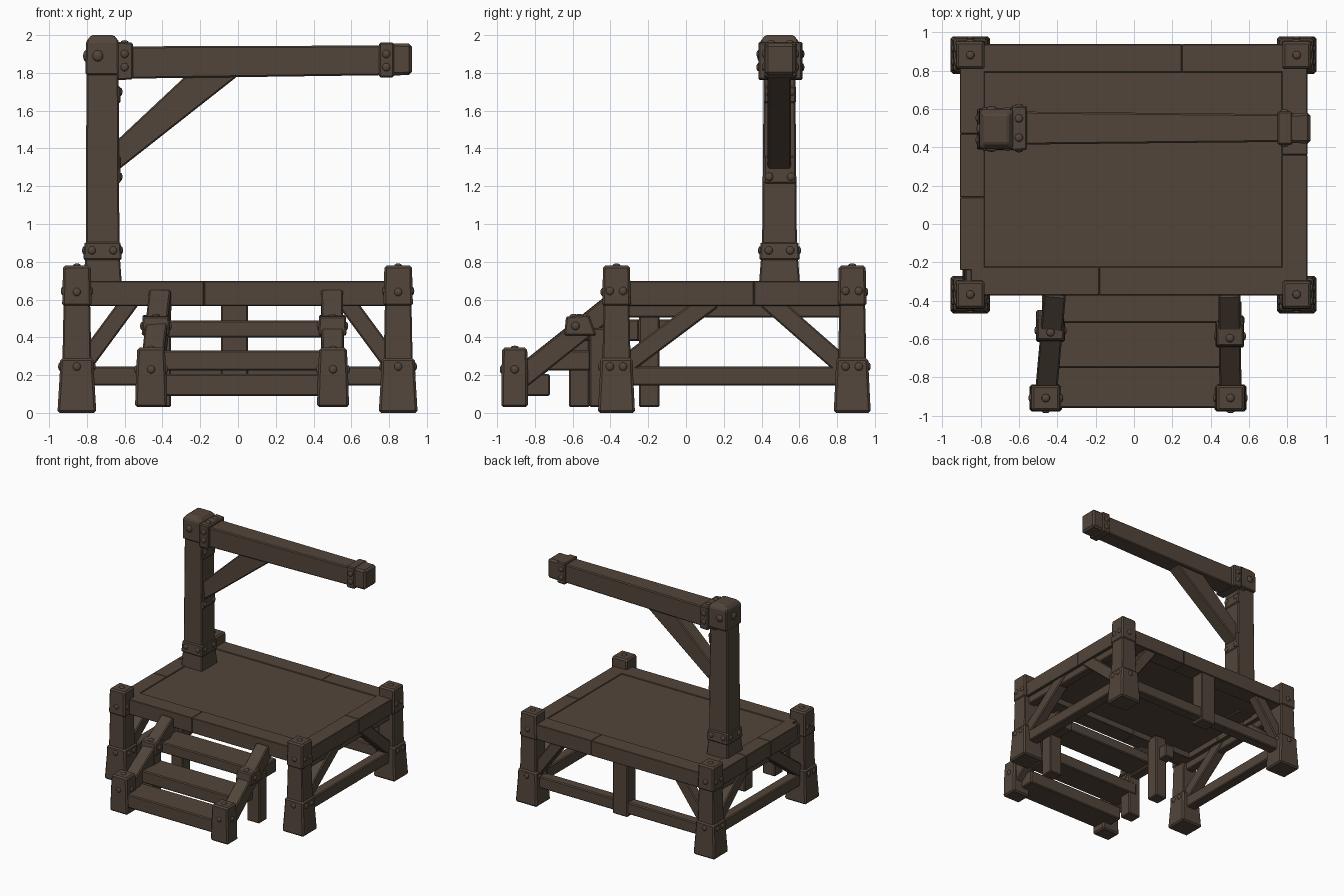
import bpy, bmesh, math
from mathutils import Vector, Matrix

if "Cube" in bpy.data.objects:
    bpy.data.objects.remove(bpy.data.objects["Cube"])

wood = bpy.data.materials.new("dark_brown_wood")
wood.diffuse_color = (0.085, 0.060, 0.043, 1)
wood.use_nodes = True
wood.node_tree.nodes["Principled BSDF"].inputs["Base Color"].default_value = wood.diffuse_color


def finish(name, bm, bevel=0.008):
    bmesh.ops.recalc_face_normals(bm, faces=bm.faces)
    me = bpy.data.meshes.new(name)
    bm.to_mesh(me)
    bm.free()
    me.materials.append(wood)
    ob = bpy.data.objects.new(name, me)
    bpy.context.collection.objects.link(ob)
    if bevel:
        m = ob.modifiers.new("worn_edges", 'BEVEL')
        m.width, m.segments = bevel, 1
    return ob


def loft(name, rings, bevel=0.008):
    """Join matching rings of points and cap both ends."""
    bm = bmesh.new()
    vs = [[bm.verts.new(p) for p in r] for r in rings]
    n = len(vs[0])
    for a, b in zip(vs, vs[1:]):
        for i in range(n):
            bm.faces.new((a[i], a[(i + 1) % n], b[(i + 1) % n], b[i]))
    bm.faces.new(vs[0])
    bm.faces.new(vs[-1])
    return finish(name, bm, bevel)


def ring(x, y, z, hx, hy):
    return [(x - hx, y - hy, z), (x + hx, y - hy, z), (x + hx, y + hy, z), (x - hx, y + hy, z)]


def column(name, x, y, levels, bevel=0.008):
    """Tapered square post: levels are (z, half x, half y)."""
    return loft(name, [ring(x, y, *l) for l in levels], bevel)


def box(name, x0, x1, y0, y1, z0, z1, bevel=0.008):
    x, y, hx, hy = (x0 + x1) / 2, (y0 + y1) / 2, (x1 - x0) / 2, (y1 - y0) / 2
    return column(name, x, y, [(z0, hx, hy), (z1, hx, hy)], bevel)


def strut(name, p, q, side, height):
    """Straight timber between two points."""
    p, q = Vector(p), Vector(q)
    d = (q - p).normalized()
    s = d.cross(Vector((0, 0, 1))).normalized()
    u = s.cross(d) * height / 2
    s = s * side / 2
    return loft(name, [[c - s - u, c + s - u, c + s + u, c - s + u] for c in (p, q)])


rivet_list = []


def rivet(axis, x, y, z, r=0.022):
    """Flattened stud, squashed along the axis it faces."""
    rivet_list.append((axis, x, y, z, r))


# corner posts with foot sleeves and capped tops
for px, sx in ((-0.853, "left"), (0.848, "right")):
    for py, sy in ((-0.368, "front"), (0.88, "back")):
        n = sy + "_" + sx
        column(n + "_post", px, py, [(0.2, 0.078, 0.076), (0.6, 0.07, 0.068)])
        column(n + "_foot_sleeve", px, py, [(0, 0.103, 0.098), (0.2, 0.091, 0.088), (0.29, 0.088, 0.085)], 0.012)
        column(n + "_post_cap", px, py, [(0.565, 0.078, 0.076), (0.78, 0.073, 0.071)], 0.012)
        rivet('z', px, py, 0.78)
        for s in (-1, 1):
            rivet('y', px, py + s * 0.087, 0.245)
            rivet('y', px, py + s * 0.074, 0.64)
            for o in (-0.035, 0.035):
                rivet('x', px + s * 0.089, py + o, 0.245)
                rivet('x', px + s * 0.075, py + o, 0.645)

# deck and its edge beams, each from butted lengths
box("deck", -0.8, 0.8, -0.26, 0.82, 0.62, 0.69, 0)
for x0, x1 in ((-0.85, -0.18), (-0.18, 0.85)):
    box("front_edge_beam", x0, x1, -0.372, -0.222, 0.567, 0.697, 0.004)
for x0, x1 in ((-0.85, 0.25), (0.25, 0.85)):
    box("back_edge_beam", x0, x1, 0.79, 0.938, 0.567, 0.697, 0.004)
for y0, y1 in ((-0.24, 0.14), (0.14, 0.47), (0.47, 0.85)):
    box("left_edge_beam", -0.908, -0.778, y0, y1, 0.567, 0.697, 0.004)
for y0, y1 in ((-0.36, 0.36), (0.36, 0.85)):
    box("right_edge_beam", 0.77, 0.904, y0, y1, 0.567, 0.697, 0.004)
box("front_left_beam_tenon", -0.88, -0.8, -0.32, -0.22, 0.58, 0.68)

# lower rails, ledgers and diagonal braces
for x, s in ((-0.848, "left"), (0.843, "right")):
    box(s + "_lower_rail", x - 0.045, x + 0.045, -0.36, 0.87, 0.145, 0.245)
    box(s + "_ledger", x - 0.035, x + 0.035, -0.35, 0.87, 0.505, 0.58)
    strut(s + "_front_brace", (x, -0.34, 0.24), (x, 0.14, 0.6), 0.09, 0.1)
    strut(s + "_back_brace", (x, 0.83, 0.25), (x, 0.43, 0.6), 0.09, 0.1)
box("back_lower_rail", -0.84, 0.84, 0.83, 0.92, 0.145, 0.245)
box("back_centre_post", -0.09, 0.052, 0.81, 0.93, 0.12, 0.6)
for s in (-1, 1):
    strut("back_brace", (s * 0.83, 0.875, 0.24), (s * 0.55, 0.875, 0.62), 0.09, 0.095)

# stairs: treads
box("lower_tread", -0.46, 0.5, -0.96, -0.72, 0.09, 0.205)
box("middle_tread", -0.45, 0.5, -0.75, -0.505, 0.225, 0.33)
box("upper_tread", -0.42, 0.5, -0.515, -0.27, 0.4, 0.49)
box("left_stair_back_post", -0.465, -0.355, -0.25, -0.14, 0.03, 0.6)
# stairs: sloping sides, posts, bearers and collars
for xf, xb, ym, yp, yb, s in ((-0.46, -0.41, -0.545, -0.565, -0.06, "left"),
                              (0.503, 0.497, -0.575, -0.455, -0.25, "right")):
    xm = (xf + xb) / 2
    strut(s + "_stringer", (xf, -0.9, 0.165), (xb, -0.34, 0.61), 0.115, 0.115)
    column(s + "_stair_front_post", xf, -0.907, [(0.03, 0.085, 0.07), (0.2, 0.08, 0.07), (0.345, 0.073, 0.066)], 0.012)
    rivet('z', xf, -0.907, 0.345)
    rivet('y', xf, -0.975, 0.23)
    for t in (-1, 1):
        rivet('x', xf + t * 0.079, -0.907, 0.23)
    box(s + "_stair_middle_post", xm - 0.06, xm + 0.06, yp - 0.055, yp + 0.055, 0.03, 0.45)
    box(s + "_stair_bearer", xm - 0.045, xm + 0.045, ym, yb, 0.38, 0.495)
    lo = [(xm - 0.075, ym - 0.07, 0.41), (xm + 0.075, ym - 0.07, 0.41), (xm + 0.075, ym + 0.1, 0.41), (xm - 0.075, ym + 0.1, 0.41)]
    hi = [(xm - 0.07, ym - 0.06, 0.51), (xm + 0.07, ym - 0.06, 0.51), (xm + 0.07, ym + 0.06, 0.52), (xm - 0.07, ym + 0.06, 0.52)]
    loft(s + "_stair_collar", [lo, hi])
    rivet('z', xm, ym - 0.02, 0.513)
    for t in (-1, 1):
        rivet('x', xm + t * 0.073, ym - 0.01, 0.46)

# tall post
gx, gy = -0.717, 0.495
column("tall_post", gx, gy, [(0.61, 0.085, 0.085), (0.9, 0.089, 0.092), (1.85, 0.085, 0.083)])
column("tall_post_base", gx, gy, [(0.64, 0.105, 0.112), (0.82, 0.092, 0.098)])
column("tall_post_band", gx, gy, [(0.81, 0.102, 0.107), (0.905, 0.095, 0.1)])
column("tall_post_cap", gx, gy, [(1.79, 0.09, 0.105), (1.965, 0.088, 0.103), (2.0, 0.06, 0.075)])
rivet('x', gx - 0.089, gy, 1.89, 0.03)
for s in (-1, 1):
    rivet('y', gx - 0.025, gy + s * 0.104, 1.89, 0.03)
    for o in (-0.057, 0.057):
        rivet('y', gx + o, gy + s * 0.103, 0.86)
        rivet('x', gx + s * 0.098, gy + o, 0.86)


# overhanging arm, tapering slightly, with two bands
def xring(x, hy, z0, z1):
    return [(x, 0.5 - hy, z0), (x, 0.5 + hy, z0), (x, 0.5 + hy, z1), (x, 0.5 - hy, z1)]


loft("arm", [xring(-0.7, 0.087, 1.768, 1.94), xring(0.78, 0.072, 1.788, 1.945)])
loft("arm_tip", [xring(0.8, 0.078, 1.785, 1.957), xring(0.92, 0.08, 1.79, 1.955)], 0.015)
loft("arm_root_band", [xring(-0.64, 0.117, 1.762, 1.965), xring(-0.557, 0.115, 1.765, 1.96)])
loft("arm_tip_band", [xring(0.747, 0.087, 1.775, 1.96), xring(0.825, 0.087, 1.777, 1.96)])
for x, h in ((-0.6, 0.116), (0.785, 0.087)):
    for z in (1.83, 1.9):
        for s in (-1, 1):
            rivet('y', x, 0.5 + s * h, z)
    if x < 0:
        for o in (-0.05, 0.05):
            rivet('z', x, 0.5 + o, 1.962)

# arm brace and its plates
profile = [(-0.66, 1.265), (0.02, 1.8), (-0.26, 1.8), (-0.66, 1.425)]
loft("arm_brace", [[(x, y, z) for x, z in profile] for y in (0.432, 0.555)])
for z0, z1, zr in ((1.215, 1.36, 1.25), (1.64, 1.73, 1.7)):
    box("brace_plate", -0.65, -0.622, 0.413, 0.583, z0, z1)
    for y in (0.44, 0.556):
        rivet('x', -0.622, y, zr)

# all rivet heads
bm = bmesh.new()
for axis, x, y, z, r in rivet_list:
    flat = [0.5 if a == axis else 1 for a in "xyz"]
    mat = Matrix.Translation((x, y, z)) @ Matrix.Diagonal((*flat, 1))
    bmesh.ops.create_uvsphere(bm, u_segments=10, v_segments=6, radius=r, matrix=mat)
for f in bm.faces:
    f.smooth = True
finish("rivets", bm, 0)
